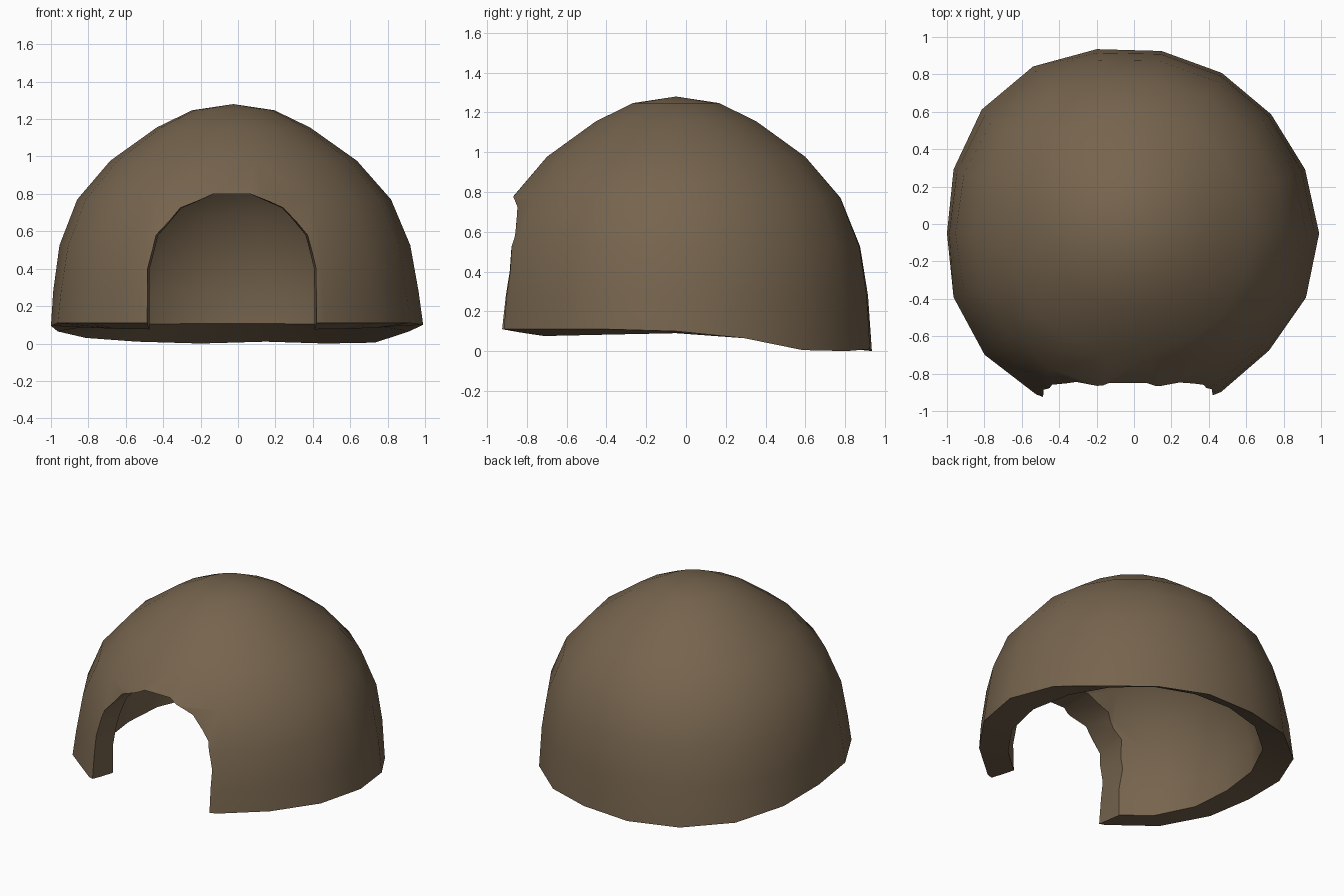
import bpy, bmesh, math
from mathutils import Vector

if "Cube" in bpy.data.objects:
    bpy.data.objects.remove(bpy.data.objects["Cube"])

SEGMENTS = 18
CENTRE = Vector((-0.025, -0.05, 0))

# Earthy clay colour
clay = bpy.data.materials.new("brown clay")
clay.use_nodes = True
clay.diffuse_color = (0.18, 0.127, 0.075, 1)
clay.node_tree.nodes["Principled BSDF"].inputs["Base Color"].default_value = clay.diffuse_color


def make_object(name, bm):
    bmesh.ops.recalc_face_normals(bm, faces=bm.faces)
    mesh = bpy.data.meshes.new(name)
    bm.to_mesh(mesh)
    bm.free()
    mesh.materials.append(clay)
    obj = bpy.data.objects.new(name, mesh)
    bpy.context.collection.objects.link(obj)
    return obj


def bridge(bm, a, b):
    for i in range(len(a)):
        j = (i + 1) % len(a)
        bm.faces.new((a[i], a[j], b[j], b[i]))


# Wall profiles as (radius, height), ordered from top to foot
outer_profile = [(.22, 1.247), (.41, 1.155), (.66, .977), (.84, .77), (.94, .525), (.98, .28), (1, .1)]
inner_profile = [(.18, 1.07), (.34, .99), (.54, .84), (.67, .68), (.76, .48), (.81, .27), (.81, .1)]
# Slightly uneven footprint and sagging rear rim, one value per segment
footprint = [1.015, 1, .99, .99, .99, 1, 1.03, 1.03, 1, .975, 1, 1.01, .995, .99, .985, .98, .975, 1.005]
rim = [.1, .065, .005, 0, .01, 0, .01, .03, .065, .095] + [.11] * 8


def shell(bm, profile, apex_z, inner):
    rings = []
    for k, (radius, z) in enumerate(profile):
        uneven = (k / (len(profile) - 1)) ** 2
        ring = []
        for i in range(SEGMENTS):
            a = math.tau * i / SEGMENTS
            r = radius * (1 + (footprint[i] - 1) * uneven)
            height = z
            if k == len(profile) - 1:
                height = .09 + .017 * math.sin(a) if inner else rim[i]
            ring.append(bm.verts.new(CENTRE + Vector((r * math.cos(a), r * math.sin(a), height))))
        rings.append(ring)
    apex = bm.verts.new(CENTRE + Vector((0, 0, apex_z)))
    for i in range(SEGMENTS):
        bm.faces.new((apex, rings[0][i], rings[0][(i + 1) % SEGMENTS]))
    for a, b in zip(rings, rings[1:]):
        bridge(bm, a, b)
    return rings[-1]


# Hollow dome: two shells joined along the underside
bm = bmesh.new()
outer_rim = shell(bm, outer_profile, 1.28, False)
inner_rim = shell(bm, inner_profile, 1.10, True)
bridge(bm, outer_rim, inner_rim)
dome = make_object("dome_shell", bm)

# Arched doorway cutter, tapering slightly towards the inside
half_arch = [(.455, -.3), (.455, .4), (.41, .58), (.28, .725), (.1, .8)]
outline = half_arch + [(-x, z) for x, z in reversed(half_arch)]
bm = bmesh.new()
loops = []
for y, taper in ((-1.3, 1.04), (-.3, .92)):
    loops.append([bm.verts.new((x * taper - .033, y, z)) for x, z in outline])
    bm.faces.new(loops[-1])
bridge(bm, *loops)
cutter = make_object("doorway_cutter", bm)
cutter.hide_render = True

# Cut the doorway
cut = dome.modifiers.new("doorway", "BOOLEAN")
cut.operation = "DIFFERENCE"
cut.solver = "EXACT"
cut.object = cutter
bpy.ops.object.select_all(action="DESELECT")
dome.select_set(True)
bpy.context.view_layer.objects.active = dome
bpy.ops.object.modifier_apply(modifier=cut.name)
bpy.data.objects.remove(cutter)

# Rounded walls with crisp rim and doorway edges
bpy.ops.object.shade_smooth_by_angle(angle=math.radians(35))
